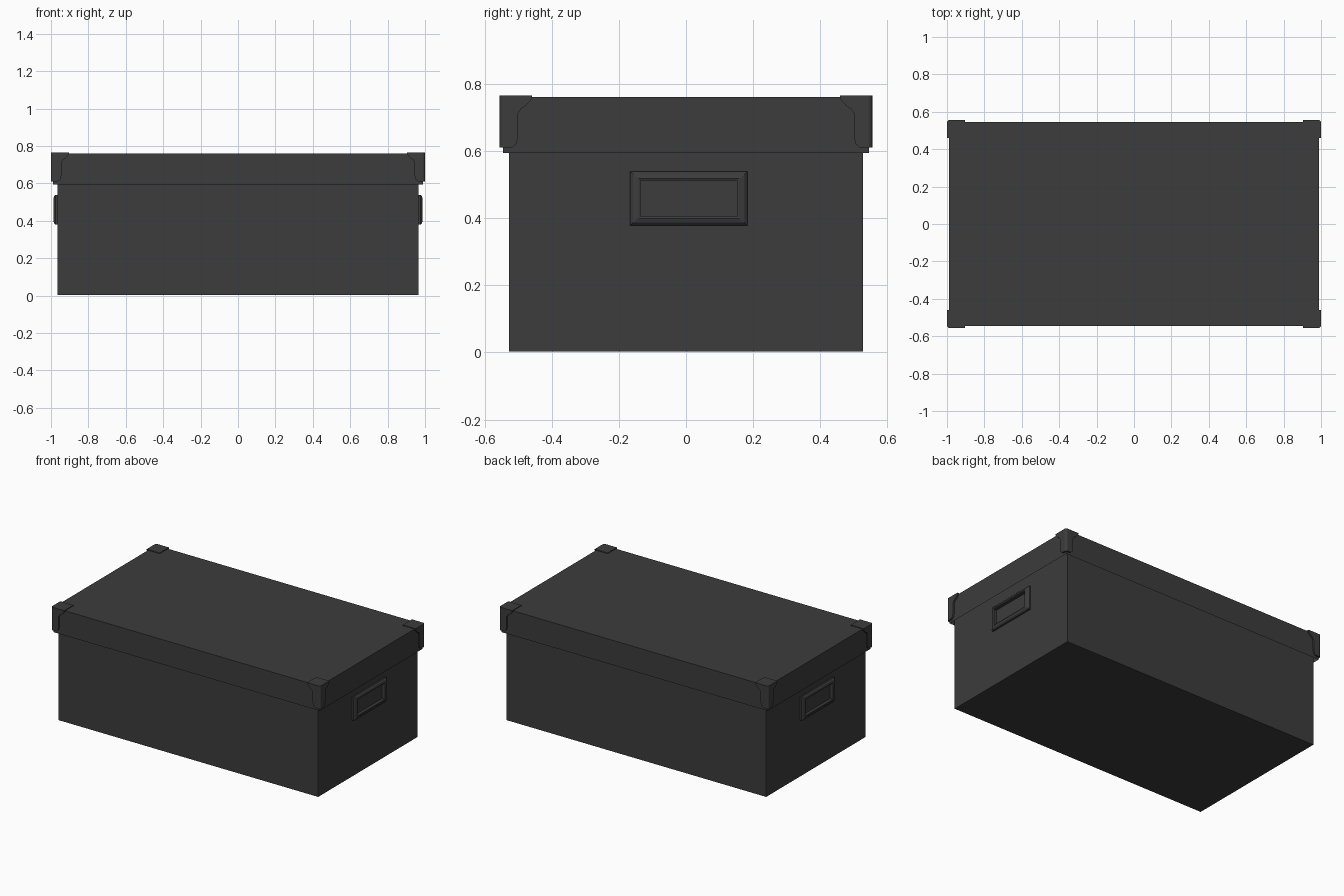
import bpy, bmesh, math

if "Cube" in bpy.data.objects:
    bpy.data.objects.remove(bpy.data.objects["Cube"])

charcoal = bpy.data.materials.new("charcoal_card")
charcoal.diffuse_color = (0.045, 0.045, 0.045, 1)
charcoal.use_nodes = True
charcoal.node_tree.nodes["Principled BSDF"].inputs["Base Color"].default_value = charcoal.diffuse_color


def add_object(name, bm, rot=0.0, flip=False):
    """Turn a bmesh into an object, optionally mirrored in x and spun about z."""
    if flip:
        for v in bm.verts:
            v.co.x *= -1
    bmesh.ops.recalc_face_normals(bm, faces=bm.faces)
    me = bpy.data.meshes.new(name)
    bm.to_mesh(me)
    bm.free()
    ob = bpy.data.objects.new(name, me)
    bpy.context.collection.objects.link(ob)
    ob.rotation_euler.z = rot
    me.materials.append(charcoal)
    return ob


def box(hx, hy, z0, z1):
    bm = bmesh.new()
    bmesh.ops.create_cube(bm, size=1)
    for v in bm.verts:
        v.co = (v.co.x * 2 * hx, v.co.y * 2 * hy, z1 if v.co.z > 0 else z0)
    return bm


# Body
add_object("box_body", box(0.965, 0.527, 0.003, 0.75))

# Lid: a downward-open shell standing clear of the body
bm = box(0.99, 0.546, 0.595, 0.761)
bm.faces.ensure_lookup_table()
under = min(bm.faces, key=lambda f: f.calc_center_median().z)
bmesh.ops.inset_region(bm, faces=[under], thickness=0.008)
under = [f for f in bm.faces if abs(f.calc_center_median().z - 0.595) < 1e-4
         and abs(f.calc_center_median().x) < 1e-4 and abs(f.calc_center_median().y) < 1e-4][0]
for v in under.verts:
    v.co.z = 0.752
add_object("lid", bm)

# Corner protectors: outline (distance from corner, lower edge height)
CX, CY, TOP, R = 1.0, 0.556, 0.766, 0.014
outline = [(0.097, 0.756), (0.090, 0.748), (0.079, 0.736), (0.064, 0.726),
           (0.056, 0.714), (0.055, 0.640), (0.050, 0.622), (0.038, 0.611), (R, 0.611)]


def corner_protector():
    bm = bmesh.new()
    path = [(CX - u, CY, z) for u, z in outline]
    for i in range(1, 4):
        a = math.pi / 2 * (1 - i / 4)
        path.append((CX - R + R * math.cos(a), CY - R + R * math.sin(a), 0.611))
    path += [(CX, CY - u, z) for u, z in reversed(outline)]
    low = [bm.verts.new(p) for p in path]
    high = [bm.verts.new((x, y, TOP)) for x, y, _ in path]
    for i in range(len(path) - 1):
        bm.faces.new((low[i], low[i + 1], high[i + 1], high[i]))
    inner = bm.verts.new((CX - 0.097, CY - 0.097, TOP))
    bm.faces.new(high + [inner])
    return bm


for name, rot, flip in (("back_right", 0, False), ("back_left", 0, True),
                        ("front_left", math.pi, False), ("front_right", math.pi, True)):
    ob = add_object("corner_protector_" + name, corner_protector(), rot, flip)
    # face the shell outwards, then thicken inwards
    me = ob.data
    if max(me.polygons, key=lambda p: p.center.z).normal.z < 0:
        me.flip_normals()
    solid = ob.modifiers.new("thickness", "SOLIDIFY")
    solid.thickness = 0.011
    solid.offset = -1


# Label holders: mitred frames from nested rectangles (half y, half z, x)
rings = [(0.175, 0.080, 0.962), (0.175, 0.080, 0.975), (0.166, 0.072, 0.983),
         (0.150, 0.059, 0.987), (0.144, 0.054, 0.985), (0.144, 0.054, 0.962)]


def label_holder():
    bm = bmesh.new()
    loops = [[bm.verts.new((x, 0.008 + sy * hy, 0.459 + sz * hz))
              for sy, sz in ((-1, -1), (1, -1), (1, 1), (-1, 1))] for hy, hz, x in rings]
    for a, b in zip(loops, loops[1:] + loops[:1]):
        for i in range(4):
            j = (i + 1) % 4
            bm.faces.new((a[i], a[j], b[j], b[i]))
    return bm


add_object("label_holder_right", label_holder())
add_object("label_holder_left", label_holder(), math.pi)
